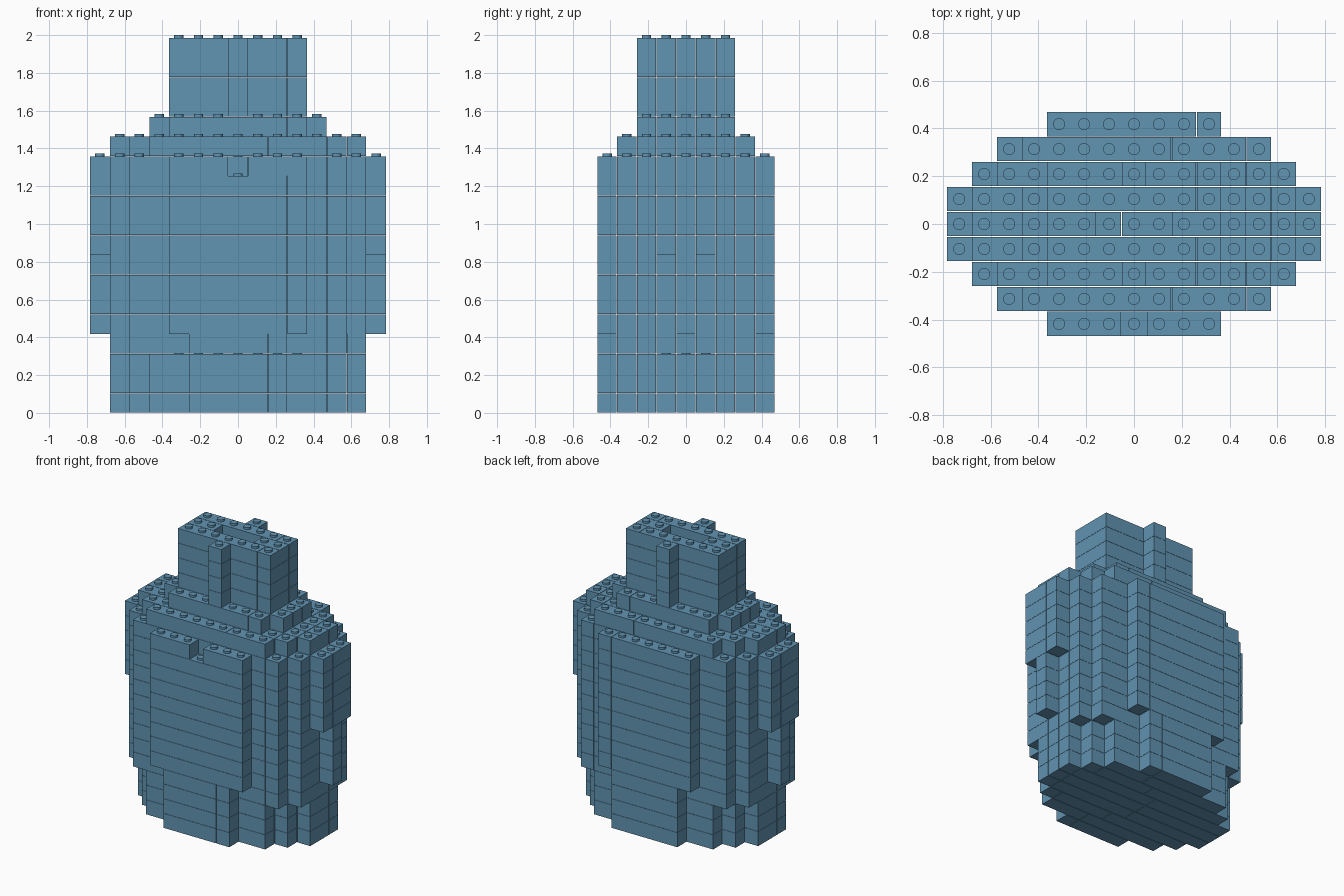
import bpy
import bmesh
from mathutils import Matrix, Vector

cube = bpy.data.objects.get("Cube")
if cube:
    bpy.data.objects.remove(cube, do_unlink=True)

U = 0.1045          # brick cell size
GAP = 0.0015        # seam inset on each brick side
STUD_R, STUD_H = 0.025, 0.014

blue = bpy.data.materials.new("sand_blue")
blue.use_nodes = True
COLOUR = (0.12, 0.295, 0.445, 1)
blue.diffuse_color = COLOUR
blue.node_tree.nodes["Principled BSDF"].inputs["Base Color"].default_value = COLOUR

# Half widths in cells for each row, indexed by distance from the middle row
BASE = [6, 6, 5, 4, 2]
FOOT_RIM = [6, 6, 6, 5, 2]
BELLY_LOW = [7, 6, 6, 5, 3]
BELLY_HIGH = [7, 7, 6, 5, 3]
SHOULDER_LOW = [6, 6, 5, 4]
SHOULDER_HIGH = [4, 4, 3]
NECK = [3, 3, 0]

# Hollow inside
FLOOR_HOLE = [3, 3]
BELLY_HOLE = [5, 4, 3]
NECK_HOLE = [1]

# Part name: list of (first layer, end layer, outline, hollow)
PARTS = {
    "base": [(0, 3, BASE, []), (3, 4, FOOT_RIM, FLOOR_HOLE)],
    "belly": [(4, 8, BELLY_LOW, BELLY_HOLE), (8, 13, BELLY_HIGH, BELLY_HOLE)],
    "shoulder": [(13, 14, SHOULDER_LOW, NECK_HOLE), (14, 15, SHOULDER_HIGH, NECK_HOLE)],
    "neck": [(15, 19, NECK, NECK_HOLE)],
}
NOTCH = (0, -4, 12)  # missing brick at the front rim


def inside(outline, i, j):
    return abs(j) < len(outline) and abs(i) <= outline[abs(j)]


def part_cells(sections):
    cells = set()
    for first, end, outline, hollow in sections:
        for k in range(first, end):
            for j in range(-4, 5):
                for i in range(-7, 8):
                    if inside(outline, i, j) and not inside(hollow, i, j):
                        cells.add((i, j, k))
    return cells - {NOTCH}


def add_brick(bm, i, j, k, length):
    size = Vector((length * U - 2 * GAP, U - 2 * GAP, U - GAP))
    centre = Vector(((i + (length - 1) / 2) * U, j * U, (k + 0.5) * U))
    bmesh.ops.create_cube(bm, size=1, matrix=Matrix.LocRotScale(centre, None, size))


def add_stud(bm, i, j, k):
    top = (k + 1) * U
    bmesh.ops.create_cone(bm, cap_ends=True, segments=16, radius1=STUD_R, radius2=STUD_R,
                          depth=STUD_H + 0.004,
                          matrix=Matrix.Translation((i * U, j * U, top + STUD_H / 2 - 0.002)))


def build(name, cells, filled):
    bm = bmesh.new()
    # Rows of long bricks, filled from one side with standard lengths
    left = set(cells)
    for i, j, k in sorted(cells):
        if (i, j, k) not in left:
            continue
        run = 1
        while run < 6 and (i + run, j, k) in left:
            run += 1
        length = next(n for n in (6, 4, 3, 2, 1) if n <= run)
        left -= {(i + n, j, k) for n in range(length)}
        add_brick(bm, i, j, k, length)
    # Studs wherever nothing sits on top
    for i, j, k in cells:
        if (i, j, k + 1) not in filled:
            add_stud(bm, i, j, k)
    mesh = bpy.data.meshes.new(name)
    bm.to_mesh(mesh)
    bm.free()
    mesh.materials.append(blue)
    obj = bpy.data.objects.new(name, mesh)
    bpy.context.collection.objects.link(obj)


all_cells = {name: part_cells(sections) for name, sections in PARTS.items()}
filled = set().union(*all_cells.values())
for name, cells in all_cells.items():
    build(name, cells, filled)
